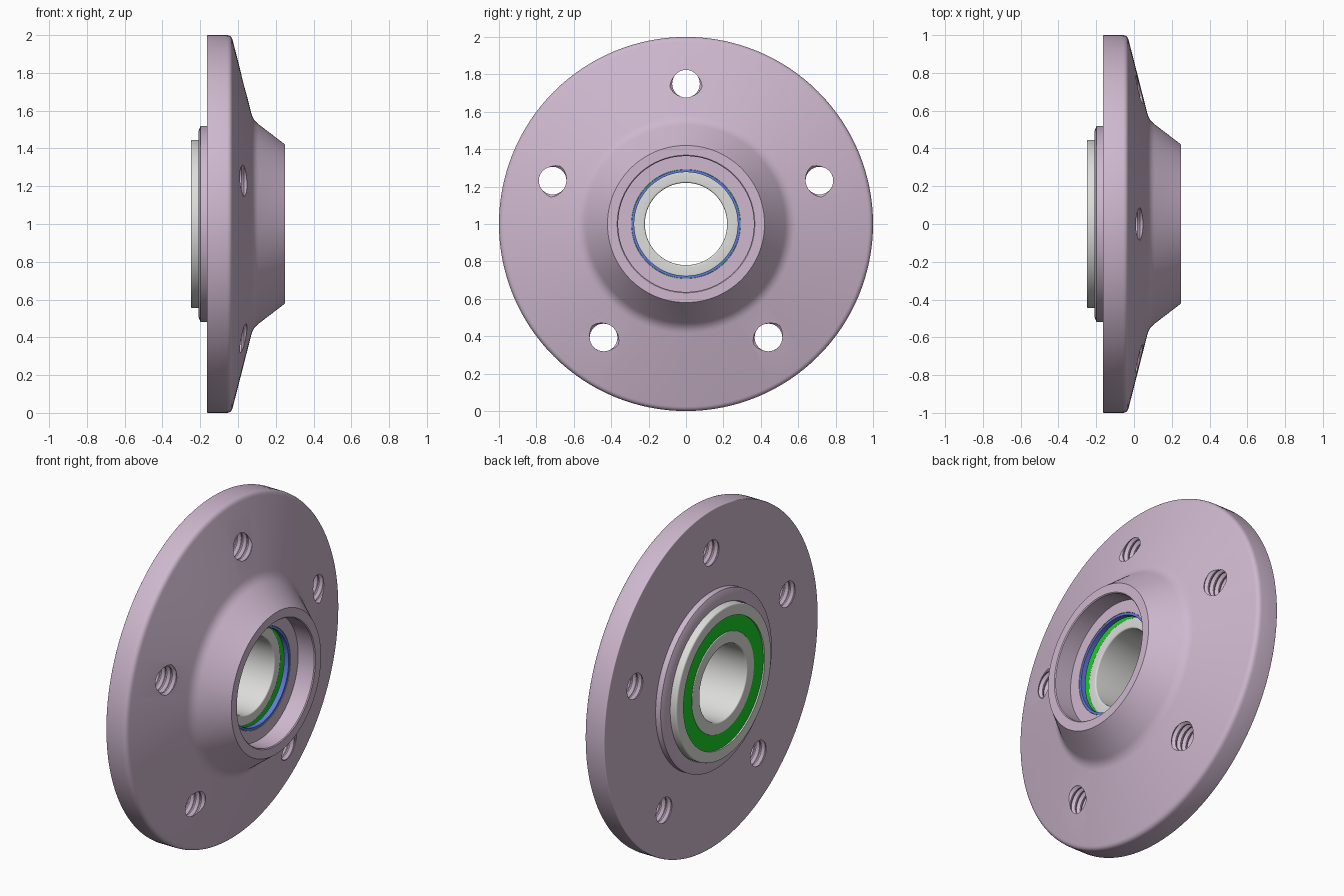
import bpy, bmesh, math
from mathutils import Vector

cube = bpy.data.objects.get("Cube")
if cube:
    bpy.data.objects.remove(cube, do_unlink=True)


def material(name, rgb, roughness=0.5):
    m = bpy.data.materials.new(name)
    m.use_nodes = True
    m.diffuse_color = (*rgb, 1)
    bsdf = m.node_tree.nodes["Principled BSDF"]
    bsdf.inputs["Base Color"].default_value = (*rgb, 1)
    bsdf.inputs["Roughness"].default_value = roughness
    return m


MAUVE = material("mauve metal", (0.62, 0.48, 0.62))
STEEL = material("light steel", (0.72, 0.72, 0.70))
GREEN = material("green seal", (0.01, 0.62, 0.02))
BLUE = material("blue ring", (0.12, 0.20, 0.72))


def rounded(points, steps=5):
    """Closed outline of (x, radius[, fillet]) with the fillets filled in."""
    out = []
    n = len(points)
    for i, p in enumerate(points):
        c = Vector(p[:2])
        if len(p) < 3:
            out.append(c)
            continue
        a = c + (Vector(points[i - 1][:2]) - c).normalized() * p[2]
        b = c + (Vector(points[(i + 1) % n][:2]) - c).normalized() * p[2]
        for s in range(steps + 1):
            t = s / steps
            out.append(a * (1 - t) ** 2 + c * 2 * t * (1 - t) + b * t * t)
    return out


def revolve(bm, outline, segments, centre=(0, 1), capped=False):
    """Turn an (x, radius) outline around an axis parallel to x."""
    rings = []
    for s in range(segments):
        a = 2 * math.pi * s / segments
        rings.append([bm.verts.new((x, centre[0] + r * math.cos(a),
                                    centre[1] + r * math.sin(a)))
                      for x, r in outline])
    n = len(outline)
    for s in range(segments):
        p, q = rings[s], rings[(s + 1) % segments]
        for i in range(n - 1 if capped else n):
            j = (i + 1) % n
            bm.faces.new((p[i], p[j], q[j], q[i]))
    if capped:
        bm.faces.new([r[0] for r in rings])
        bm.faces.new([r[-1] for r in rings])


def finish(bm, name, mat):
    bmesh.ops.recalc_face_normals(bm, faces=bm.faces)
    mesh = bpy.data.meshes.new(name)
    bm.to_mesh(mesh)
    bm.free()
    mesh.materials.append(mat)
    obj = bpy.data.objects.new(name, mesh)
    bpy.context.collection.objects.link(obj)
    return obj


def activate(obj):
    bpy.ops.object.select_all(action="DESELECT")
    obj.select_set(True)
    bpy.context.view_layer.objects.active = obj


def smooth(obj):
    activate(obj)
    bpy.ops.object.shade_smooth_by_angle(angle=math.radians(28))


def ring(name, points, mat):
    bm = bmesh.new()
    revolve(bm, rounded(points), 128)
    return finish(bm, name, mat)


# Flange with rear collar, conical nose and stepped bore
hub = ring("hub_flange", [
    (-0.21, 0.448), (-0.21, 0.49), (-0.198, 0.52), (-0.165, 0.52),
    (-0.165, 1.0, 0.006), (-0.035, 1.0, 0.025), (0.08, 0.55, 0.035),
    (0.25, 0.42), (0.25, 0.368), (0.245, 0.363), (0.14, 0.363),
    (0.14, 0.292), (0.105, 0.292), (0.105, 0.448)], MAUVE)

# Five threaded bolt holes
PITCH = 0.036
thread = [(-0.24, 0.086)]
for i in range(9):
    x = -0.22 + i * PITCH
    thread += [(x, 0.088), (x + PITCH * 0.4, 0.074), (x + PITCH * 0.6, 0.074)]
thread.append((0.13, 0.088))

bm = bmesh.new()
for k in range(5):
    a = math.radians(90 + 72 * k)
    revolve(bm, thread, 32, (0.75 * math.cos(a), 1 + 0.75 * math.sin(a)), True)
cutter = finish(bm, "bolt_hole_cutter", MAUVE)
cutter.hide_render = True

activate(hub)
cut = hub.modifiers.new("bolt_holes", "BOOLEAN")
cut.operation = "DIFFERENCE"
cut.solver = "EXACT"
cut.object = cutter
bpy.ops.object.modifier_apply(modifier=cut.name)
bpy.data.objects.remove(cutter, do_unlink=True)

# Bearing races
outer_race = ring("bearing_outer_race", [
    (-0.25, 0.38), (-0.25, 0.445, 0.012), (0.1, 0.445, 0.012), (0.1, 0.38)], STEEL)
inner_race = ring("bearing_inner_race", [
    (-0.245, 0.22, 0.01), (-0.245, 0.29, 0.006), (0.085, 0.279, 0.006),
    (0.085, 0.22, 0.01)], STEEL)

# Seals closing both ends of the bearing
seals = [ring(name, [(x, 0.275), (x, 0.383), (x + 0.012, 0.383), (x + 0.012, 0.275)], GREEN)
         for name, x in (("rear_seal", -0.241), ("nose_seal", 0.068))]

# Thin retaining ring inside the nose
retainer = ring("retaining_ring", [
    (0.108, 0.277), (0.108, 0.291), (0.138, 0.291), (0.138, 0.277)], BLUE)

for obj in (hub, outer_race, inner_race, retainer, *seals):
    smooth(obj)
